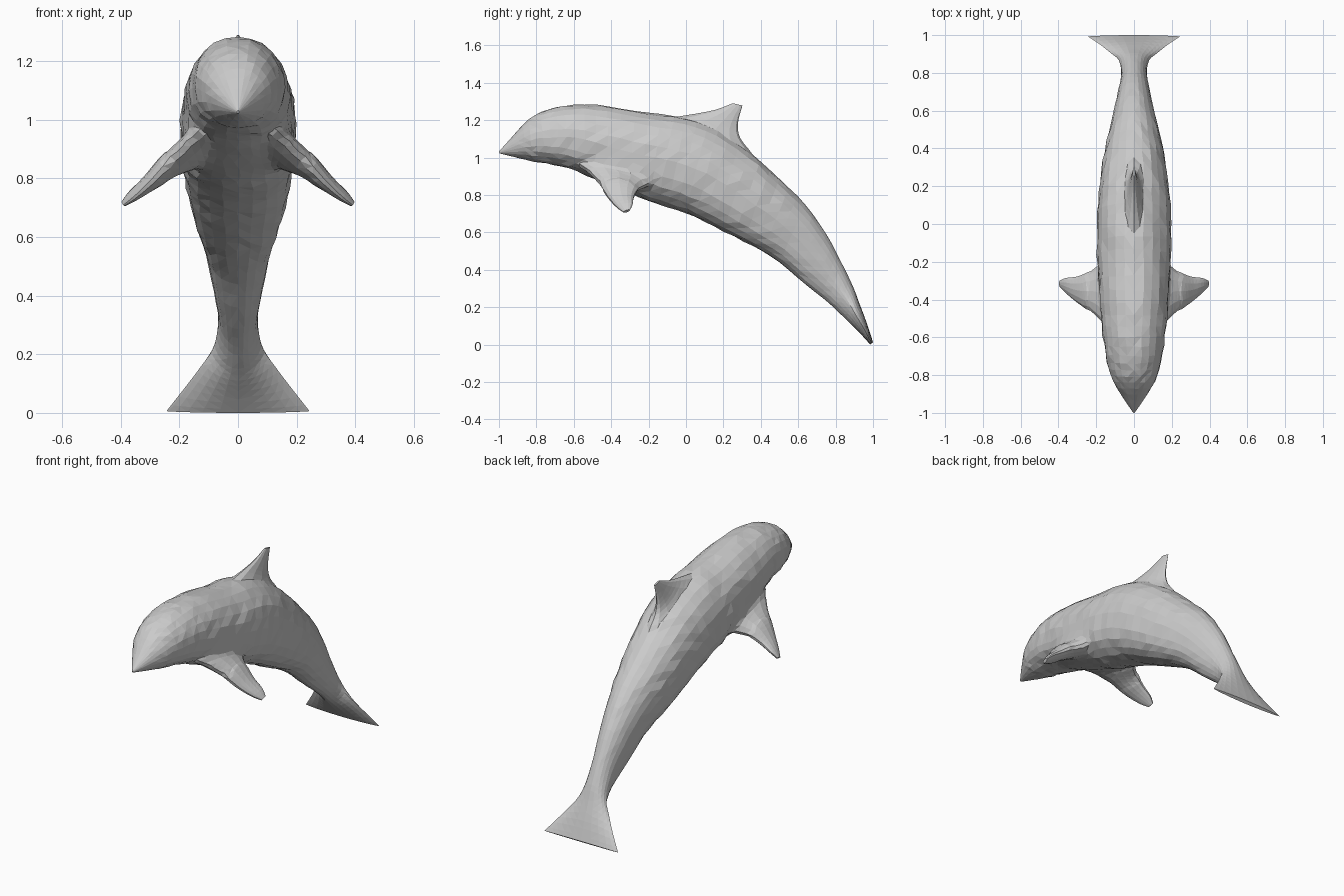
import bpy, bmesh, math, random
from mathutils import Vector

if "Cube" in bpy.data.objects:
    bpy.data.objects.remove(bpy.data.objects["Cube"])

random.seed(4)


def spline(rows, steps):
    """Catmull-Rom interpolation between rows of numbers."""
    out = []
    for i in range(len(rows) - 1):
        p0, p1 = rows[max(i - 1, 0)], rows[i]
        p2, p3 = rows[i + 1], rows[min(i + 2, len(rows) - 1)]
        for s in range(steps):
            t = s / steps
            out.append([0.5 * (2 * b + (c - a) * t + (2 * a - 5 * b + 4 * c - d) * t * t
                               + (3 * b - a - 3 * c + d) * t ** 3)
                        for a, b, c, d in zip(p0, p1, p2, p3)])
    return out + [list(rows[-1])]


def loft(name, rows, side, n, steps, jitter=0.0):
    """Rows: edge point A, edge point B, half thickness along side, sharpness.
    Negative sharpness makes the B half fuller (flatter belly)."""
    bm = bmesh.new()
    rings = []
    for r in spline(rows, steps):
        a, b, w, k = Vector(r[:3]), Vector(r[3:6]), max(r[6], 0.002), r[7]
        ring = []
        for i in range(n):
            t = 2 * math.pi * i / n
            c, s = math.cos(t), math.sin(t)
            e = k if s < 0 else max(k, 0)
            v = 0 if abs(s) < 1e-6 else s * abs(s) ** e
            p = (a + b) / 2 + (a - b) / 2 * v + side * (w * c)
            j = jitter * min(1, (w / 0.16) ** 2) * (k < 0.3)
            p += Vector([random.uniform(-j, j) for _ in range(3)])
            ring.append(bm.verts.new(p))
        rings.append(ring)
    for q, r in zip(rings, rings[1:]):
        for i in range(n):
            j = (i + 1) % n
            bm.faces.new((q[i], q[j], r[j], r[i]))
    bm.faces.new(rings[0])
    bm.faces.new(rings[-1])
    bmesh.ops.recalc_face_normals(bm, faces=bm.faces)
    bmesh.ops.triangulate(bm, faces=bm.faces)
    me = bpy.data.meshes.new(name)
    bm.to_mesh(me)
    bm.free()
    ob = bpy.data.objects.new(name, me)
    bpy.context.collection.objects.link(ob)
    return ob


# Body and tail flukes: top y, z, bottom y, z, half width, sharpness
body_rows = [
    (-1.0, 1.032, -0.997, 1.022, 0.004, 0),
    (-0.93, 1.11, -0.92, 1.003, 0.055, 0),
    (-0.84, 1.205, -0.82, 0.98, 0.112, -0.1),
    (-0.74, 1.257, -0.71, 0.96, 0.145, -0.2),
    (-0.60, 1.284, -0.58, 0.925, 0.165, -0.25),
    (-0.42, 1.275, -0.42, 0.85, 0.182, -0.3),
    (-0.20, 1.238, -0.25, 0.785, 0.195, -0.3),
    (0.0, 1.212, -0.10, 0.735, 0.197, -0.3),
    (0.17, 1.15, 0.05, 0.68, 0.191, -0.3),
    (0.34, 1.03, 0.20, 0.605, 0.176, -0.3),
    (0.50, 0.885, 0.36, 0.525, 0.147, -0.3),
    (0.64, 0.745, 0.50, 0.44, 0.114, -0.2),
    (0.75, 0.59, 0.64, 0.32, 0.086, -0.1),
    (0.83, 0.44, 0.76, 0.225, 0.068, 0.1),
    (0.893, 0.31, 0.84, 0.15, 0.08, 0.4),
    (0.925, 0.225, 0.88, 0.11, 0.12, 0.8),
    (0.965, 0.12, 0.935, 0.055, 0.18, 0.8),
    (1.0, 0.012, 0.985, 0.0, 0.245, 0.5),
]
body = loft("dolphin_body", [(0, a, b, 0, c, d, w, k) for a, b, c, d, w, k in body_rows],
            Vector((1, 0, 0)), 24, 3, 0.004)

# Dorsal fin flaring into the back: front y, z, back y, z, half thickness
fin_rows = [
    (-0.22, 1.15, 0.44, 0.85, 0.12),
    (-0.09, 1.208, 0.36, 1.01, 0.075),
    (0.05, 1.234, 0.292, 1.10, 0.038),
    (0.16, 1.256, 0.277, 1.18, 0.02),
    (0.25, 1.29, 0.302, 1.278, 0.006),
]
parts = [loft("dorsal_fin", [(0, a, b, 0, c, d, w, 0) for a, b, c, d, w in fin_rows],
              Vector((1, 0, 0)), 12, 3)]

# Flippers: leading edge, trailing edge, half thickness
flipper_rows = [
    (0.08, -0.60, 0.99, 0.08, -0.12, 0.91, 0.055),
    (0.15, -0.55, 0.935, 0.15, -0.17, 0.86, 0.06),
    (0.20, -0.495, 0.885, 0.20, -0.215, 0.84, 0.054),
    (0.245, -0.455, 0.84, 0.245, -0.255, 0.825, 0.043),
    (0.30, -0.415, 0.782, 0.30, -0.277, 0.79, 0.03),
    (0.355, -0.37, 0.733, 0.36, -0.285, 0.75, 0.019),
    (0.39, -0.335, 0.708, 0.392, -0.30, 0.718, 0.009),
]
for name, m in (("left_flipper", 1), ("right_flipper", -1)):
    rows = [(m * a, b, c, m * d, e, f, w, 0) for a, b, c, d, e, f, w in flipper_rows]
    parts.append(loft(name, rows, Vector((0.7 * m, 0, 0.7)), 14, 3))

# Merge the fins into one faceted skin
bpy.context.view_layer.objects.active = body
body.select_set(True)
for part in parts:
    mod = body.modifiers.new("union", 'BOOLEAN')
    mod.operation = 'UNION'
    mod.solver = 'EXACT'
    mod.object = part
    bpy.ops.object.modifier_apply(modifier=mod.name)
    bpy.data.objects.remove(part, do_unlink=True)
mod = body.modifiers.new("facets", 'DECIMATE')
mod.ratio = 0.85
bpy.ops.object.modifier_apply(modifier=mod.name)

# Soften the seams where the flippers and fin grow out of the body
bm = bmesh.new()
bm.from_mesh(body.data)
seams = [v for v in bm.verts
         if (Vector((abs(v.co.x), v.co.y, v.co.z)) - Vector((0.16, -0.36, 0.9))).length < 0.2
         and abs(v.co.x) < 0.25]
for _ in range(3):
    bmesh.ops.smooth_vert(bm, verts=seams, factor=0.5,
                          use_axis_x=True, use_axis_y=True, use_axis_z=True)
bm.to_mesh(body.data)
bm.free()
